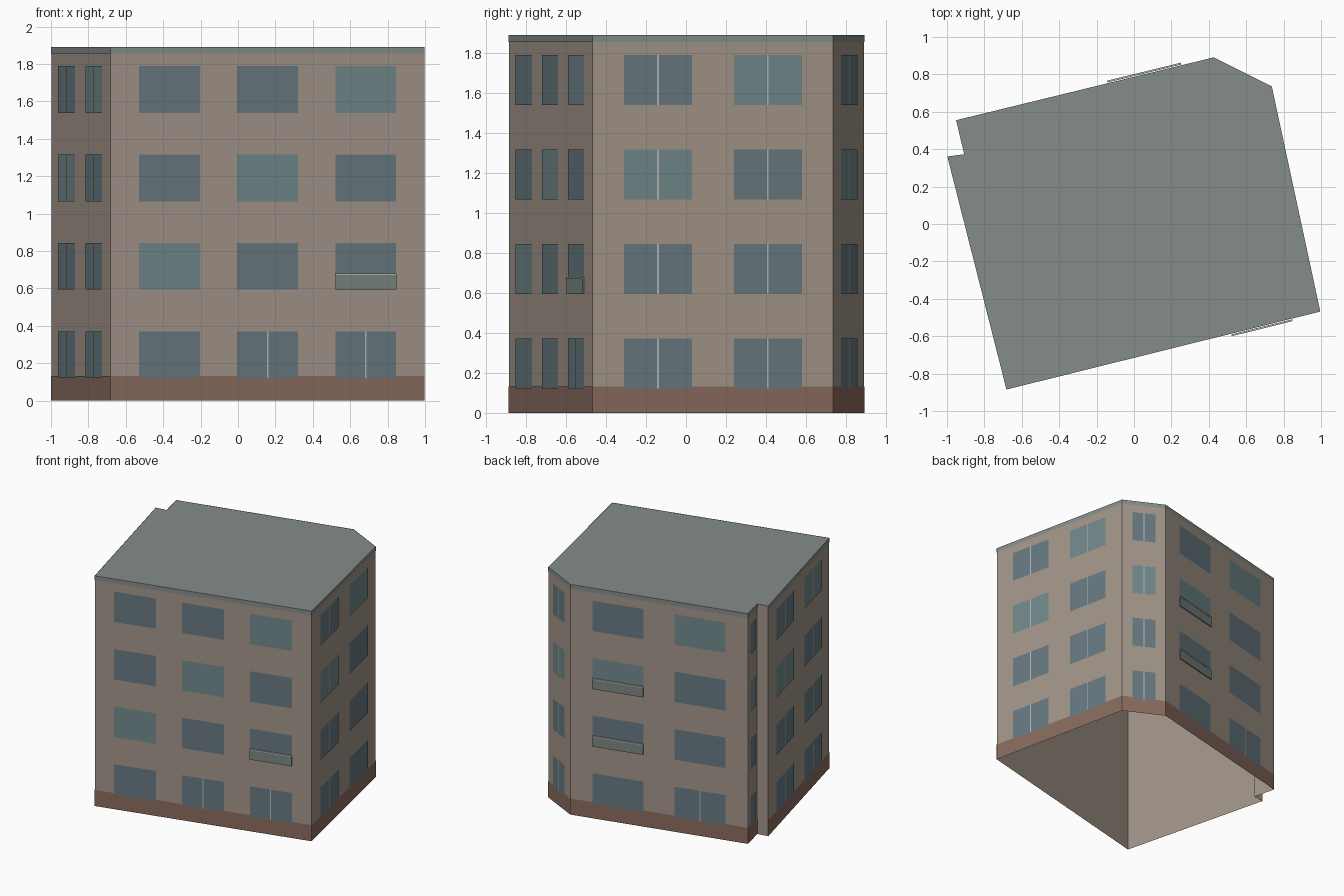
import bpy
from mathutils import Vector

if "Cube" in bpy.data.objects:
    bpy.data.objects.remove(bpy.data.objects["Cube"])

HEIGHT, FLOORS = 1.89, 4
STOREY = HEIGHT / FLOORS
UP = Vector((0, 0, 1))
# footprint corners, counter-clockwise from the front left
CORNERS = [(-0.682, -0.885), (0.996, -0.468), (0.737, 0.735), (0.427, 0.891),
           (-0.951, 0.555), (-0.908, 0.373), (-0.998, 0.361)]


def material(name, r, g, b):
    m = bpy.data.materials.new(name)
    m.diffuse_color = (r, g, b, 1)
    m.use_nodes = True
    m.node_tree.nodes["Principled BSDF"].inputs["Base Color"].default_value = m.diffuse_color
    return m


WALL = material("wall", 0.36, 0.30, 0.25)
BASE = material("plinth", 0.25, 0.145, 0.11)
ROOF = material("roof", 0.235, 0.265, 0.25)
GLASS = material("glass", 0.135, 0.19, 0.22)
PALE = material("pale_glass", 0.165, 0.245, 0.255)
FRAME = material("frame", 0.45, 0.47, 0.44)
PANEL = material("balcony_panel", 0.195, 0.235, 0.215)


def make(name, verts, faces, mat):
    mesh = bpy.data.meshes.new(name)
    mesh.from_pydata(verts, [], faces)
    mesh.materials.append(mat)
    obj = bpy.data.objects.new(name, mesh)
    bpy.context.collection.objects.link(obj)
    return obj


class Side:
    """One wall line; u runs along it, d is distance outward."""

    def __init__(self, a, b):
        self.a = Vector((*a, 0))
        line = Vector((*b, 0)) - self.a
        self.length = line.length
        self.u = line.normalized()
        self.n = self.u.cross(UP)

    def at(self, u, z, d):
        return self.a + self.u * u + UP * z + self.n * d

    def sheet(self, name, u0, u1, z0, z1, d, mat):
        verts = [self.at(u, z, d) for u, z in ((u0, z0), (u1, z0), (u1, z1), (u0, z1))]
        make(name, verts, [(0, 1, 2, 3)], mat)

    def box(self, name, u0, u1, z0, z1, d0, d1, mat):
        verts = [self.at(u, z, d) for d in (d0, d1)
                 for u, z in ((u0, z0), (u1, z0), (u1, z1), (u0, z1))]
        faces = [(3, 2, 1, 0), (4, 5, 6, 7)]
        faces += [(i, (i + 1) % 4, (i + 1) % 4 + 4, i + 4) for i in range(4)]
        make(name, verts, faces, mat)


# open-bottomed wall shell and flat roof
n = len(CORNERS)
ring = [Vector((x, y, z)) for z in (0, HEIGHT) for x, y in CORNERS]
make("walls", ring, [(i, (i + 1) % n, (i + 1) % n + n, i + n) for i in range(n)], WALL)
make("roof", ring[n:], [tuple(range(n))], ROOF)

# wall index: (window columns, pale-window diagonal, mullions, balconies);
# mullions None = every window, otherwise a set of (floor, column)
LAYOUT = {
    0: (3, 1, {(0, 1), (0, 2)}, {(1, 2)}),
    1: (2, 2, None, set()),
    2: (1, 2, None, set()),
    3: (2, 2, {(0, 1)}, {(1, 0), (2, 0)}),
    4: (1, 2, set(), set()),
    6: (2, 2, None, set()),
}
MARGIN = 0.053

for index, (cols, diagonal, mullions, balconies) in LAYOUT.items():
    side = Side(CORNERS[index], CORNERS[(index + 1) % n])
    # plinth band and roof edge band
    side.sheet("plinth", 0, side.length, 0, 0.132, 0.002, BASE)
    side.sheet("roof_edge", 0, side.length, HEIGHT - 0.035, HEIGHT, 0.002, ROOF)
    pitch = (side.length - 2 * MARGIN) / cols
    width = pitch * 0.62 if cols > 1 else side.length * 0.52
    for floor in range(FLOORS):
        for col in range(cols):
            mid = MARGIN + pitch * (col + 0.5)
            u0, u1 = mid - width / 2, mid + width / 2
            z0 = floor * STOREY + 0.121
            z1 = z0 + 0.25
            cell = (floor, col)
            glass = PALE if floor - col == diagonal else GLASS
            side.sheet("window", u0, u1, z0, z1, 0.004, glass)
            if mullions is None or cell in mullions:
                side.sheet("mullion", mid - 0.004, mid + 0.004, z0, z1, 0.006, FRAME)
            # shallow balcony panel with a top rail
            if cell in balconies:
                side.box("balcony_panel", u0, u1, z0, z0 + 0.078, 0.004, 0.012, PANEL)
                side.box("balcony_rail", u0, u1, z0 + 0.078, z0 + 0.087, 0.004, 0.014, FRAME)
